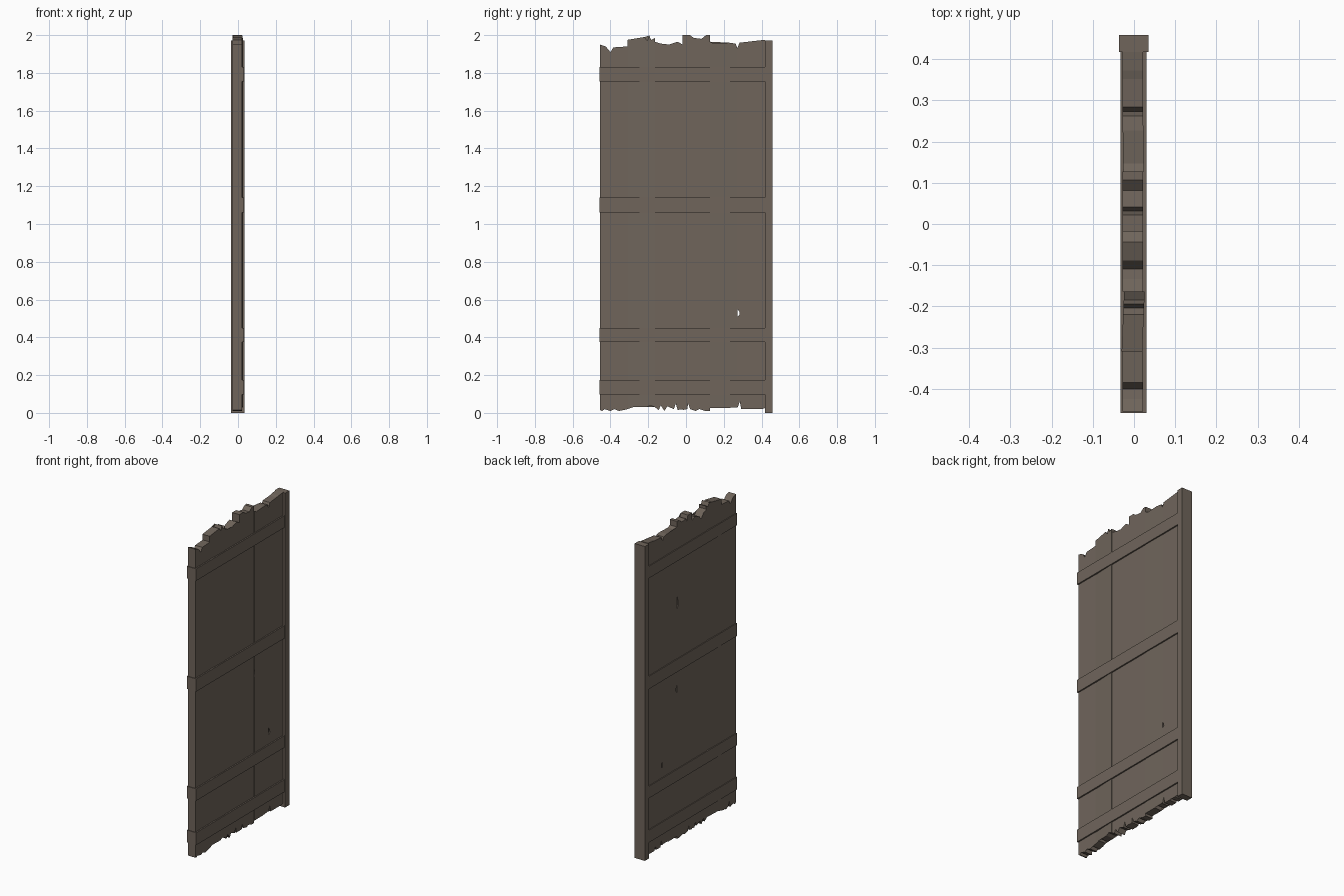
import bpy, bmesh

if "Cube" in bpy.data.objects:
    bpy.data.objects.remove(bpy.data.objects["Cube"])

wood = bpy.data.materials.new("weathered brown wood")
wood.diffuse_color = (0.16, 0.13, 0.105, 1)
wood.use_nodes = True
wood.node_tree.nodes["Principled BSDF"].inputs["Base Color"].default_value = wood.diffuse_color


def finish(name, bm):
    bmesh.ops.recalc_face_normals(bm, faces=bm.faces)
    me = bpy.data.meshes.new(name)
    bm.to_mesh(me)
    bm.free()
    me.materials.append(wood)
    bpy.context.collection.objects.link(bpy.data.objects.new(name, me))


def box(name, x0, x1, y0, y1, z0, z1):
    bm = bmesh.new()
    bmesh.ops.create_cube(bm, size=1)
    for v in bm.verts:
        v.co.x = x1 if v.co.x > 0 else x0
        v.co.y = y1 if v.co.y > 0 else y0
        v.co.z = z1 if v.co.z > 0 else z0
    finish(name, bm)


def plank(name, y0, bottom, top, left_chips=(), right_chips=(), xa=-0.003, xb=-0.003):
    """Plank with splintered ends; chips are (height, length, depth) on its edges.
    xa and xb are the plank's centre in x at its two edges, so it can sit crooked."""
    y1 = y0 + W
    pts = [(y0 + a, z) for a, z in bottom]
    for z, h, d in right_chips:
        pts += [(y1, z - h / 2), (y1 - d, z - h / 4), (y1 - d * .8, z + h / 6), (y1, z + h / 2)]
    pts += [(y0 + a, z) for a, z in reversed(top)]
    for z, h, d in reversed(left_chips):
        pts += [(y0, z + h / 2), (y0 + d * .8, z + h / 6), (y0 + d, z - h / 4), (y0, z - h / 2)]
    bm = bmesh.new()
    loops = []
    for side in (-T / 2, T / 2):
        loops.append([bm.verts.new((xa + (xb - xa) * (y - y0) / W + side, y, z)) for y, z in pts])
    a, b = loops
    caps = [bm.faces.new(a), bm.faces.new(b[::-1])]
    for i in range(len(a)):
        j = (i + 1) % len(a)
        bm.faces.new((a[i], b[i], b[j], a[j]))
    bmesh.ops.triangulate(bm, faces=caps)
    finish(name, bm)


W, T, Y = 0.1455, 0.05, -0.455

# six upright planks, (offset across plank, height) along each splintered end
plank("plank_1", Y,
      [(0, .015), (.012, .01), (.018, .04), (.024, .02), (.055, .01), (.067, .05), (.075, .02),
       (.1, .01), (.115, .05), (.125, .015), (W, .02)],
      [(0, 1.95), (.03, 1.94), (.055, 1.91), (.07, 1.935), (W, 1.94)],
      right_chips=[(.71, .035, .01)])
plank("plank_2", Y + W,
      [(0, .02), (.03, .03), (.035, .05), (.045, .035), (.1, .03), (.12, .04), (W, .03)],
      [(0, 1.975), (.09, 1.99), (.105, 1.97), (.115, 1.998), (.125, 1.975), (W, 1.985)],
      left_chips=[(.855, .04, .008)], xa=-0.005, xb=0.001)
plank("plank_3", Y + 2 * W,
      [(0, .03), (.02, .015), (.03, .04), (.05, .01), (.065, .035), (.1, .02), (.11, .05),
       (.12, .015), (W, .02)],
      [(0, 1.965), (.03, 1.955), (.055, 1.925), (.075, 1.95), (.12, 1.965), (W, 1.95)],
      right_chips=[(.625, .03, .007)])
plank("plank_4", Y + 3 * W,
      [(0, .015), (.025, .02), (.03, .05), (.04, .02), (.07, .01), (.08, .045), (.09, .02),
       (.12, .01), (W, .01)],
      [(0, 2.0), (.04, 2.0), (.05, 1.965), (.06, 1.985), (.1, 1.98), (.125, 2.0), (W, 2.0)],
      right_chips=[(1.49, .075, .009)])
plank("plank_5", Y + 4 * W,
      [(0, .025), (.08, .025), (.09, .06), (.105, .03), (W, .03)],
      [(0, 1.965), (.02, 1.955), (.1, 1.96), (.135, 1.955), (W, 1.93)],
      left_chips=[(.95, .05, .009)], xa=-0.001, xb=-0.003)
plank("plank_6", Y + 5 * W,
      [(0, .025), (.012, .06), (.02, .02), (.06, .02), (.07, .045), (.08, .02), (.11, .02),
       (.12, .055), (.13, .02), (W, .025)],
      [(0, 1.935), (.012, 1.96), (.08, 1.965), (.1, 1.97), (W, 1.975)],
      left_chips=[(.53, .04, .012)])

# four cross battens clasping the planks, proud on both faces
for i, (z0, z1) in enumerate([(.097, .175), (.375, .45), (1.06, 1.14), (1.755, 1.83)]):
    box(f"batten_{i + 1}", -.033, .0305, -.459, .42, z0, z1)

# hinge-side post
box("edge_post", -.036, .035, .417, .459, 0, 1.972)
